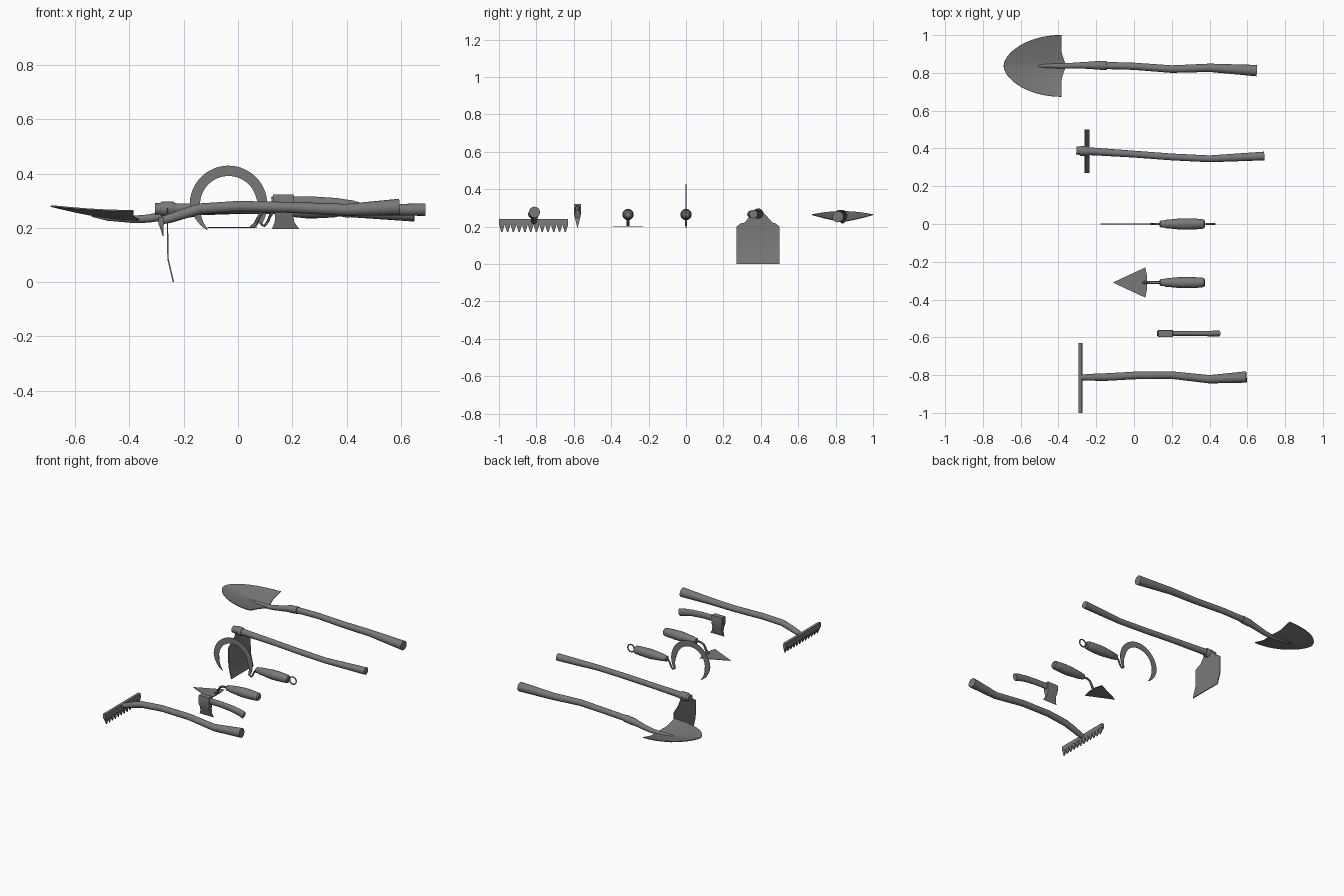
import bpy, bmesh, math
from mathutils import Vector

if "Cube" in bpy.data.objects:
    bpy.data.objects.remove(bpy.data.objects["Cube"])

iron = bpy.data.materials.new("dark_grey")
iron.diffuse_color = (0.19, 0.19, 0.19, 1)
iron.use_nodes = True
iron.node_tree.nodes["Principled BSDF"].inputs["Base Color"].default_value = iron.diffuse_color


def make(name, verts, faces, thick=0, angle=35):
    me = bpy.data.meshes.new(name)
    me.from_pydata([tuple(v) for v in verts], [], faces)
    bm = bmesh.new()
    bm.from_mesh(me)
    bmesh.ops.remove_doubles(bm, verts=bm.verts, dist=1e-5)
    bmesh.ops.recalc_face_normals(bm, faces=bm.faces)
    bm.to_mesh(me)
    bm.free()
    me.materials.append(iron)
    ob = bpy.data.objects.new(name, me)
    bpy.context.collection.objects.link(ob)
    bpy.ops.object.select_all(action='DESELECT')
    bpy.context.view_layer.objects.active = ob
    ob.select_set(True)
    if thick:
        m = ob.modifiers.new("thickness", 'SOLIDIFY')
        m.thickness, m.offset = thick, 0
        bpy.ops.object.modifier_apply(modifier=m.name)
    bpy.ops.object.shade_smooth_by_angle(angle=math.radians(angle))
    return ob


def loft(name, rings, closed=True, thick=0):
    n, verts, faces = len(rings[0]), [v for r in rings for v in r], []
    for i in range(len(rings) - 1):
        for j in range(n if closed else n - 1):
            k = (j + 1) % n
            faces.append((i*n + j, i*n + k, (i+1)*n + k, (i+1)*n + j))
    if closed:
        faces += [tuple(range(n)), tuple(range((len(rings)-1)*n, len(rings)*n))]
    return make(name, verts, faces, thick)


def tube(name, pts, sides=16, flat=1.0):
    """pts: (x, y, z, radius); flat squeezes the section sideways"""
    P = [Vector(p[:3]) for p in pts]
    rings = []
    for i, p in enumerate(P):
        t = (P[min(i+1, len(P)-1)] - P[max(i-1, 0)]).normalized()
        s = Vector((0, 1, 0))
        s = (s - t * s.dot(t)).normalized()
        u = t.cross(s)
        r = pts[i][3]
        rings.append([p + s*r*flat*math.cos(2*math.pi*j/sides) + u*r*math.sin(2*math.pi*j/sides)
                      for j in range(sides)])
    return loft(name, rings)


# Shovel: dished blade with pointed back edge, socket and shaft
rings = []
for i in range(17):
    t = (i / 16) ** 1.6
    half = 0.163 * max(0, 1 - (1-t)**2) ** 0.58
    row = []
    for j in range(-8, 9):
        y = half * j / 8
        x = -0.69 + 0.305*t
        if i == 16:
            x += 0.025 * max(0, 1 - abs(y)/0.075)
        z = 0.228 + 0.052*(1-t)**1.5 + 0.036*(abs(y)/0.163)**1.3 * (0.5 + 0.5*t)
        row.append((x, 0.837 + y, z))
    rings.append(row)
loft("shovel_blade", rings, False, 0.005)
tube("shovel_socket", [(-0.54, .837, .243, .002), (-0.48, .837, .236, .01), (-0.38, .837, .231, .014),
     (-0.33, .838, .234, .015), (-0.28, .84, .243, .017), (-0.22, .84, .256, .02),
     (-0.2, .84, .259, .023), (-0.145, .839, .265, .023)])
tube("shovel_handle", [(-0.2, .84, .259, .018), (-0.145, .839, .265, .019), (0, .835, .27, .019),
     (0.2, .82, .27, .02), (0.4, .827, .262, .022), (0.65, .812, .253, .03)])

# Hoe: shouldered bent plate, collar and shaft
rows = [(0, .27, .5, -.238), (.085, .27, .5, -.258), (.2, .27, .5, -.26),
        (.217, .292, .478, -.26), (.222, .315, .462, -.26), (.275, .355, .415, -.26)]
loft("hoe_blade", [[(x, a, z), (x, (a+b)/2, z), (x, b, z)] for z, a, b, x in rows], False, 0.005)
tube("hoe_collar", [(-0.285, .387, .27, .024), (-0.28, .387, .27, .027),
     (-0.24, .385, .27, .027), (-0.235, .385, .27, .024)])
tube("hoe_handle", [(-0.305, .389, .27, .022), (-0.2, .383, .27, .02), (0, .37, .27, .018),
     (0.2, .355, .268, .018), (0.4, .345, .266, .018), (0.69, .36, .267, .023)])


def grip(name, y):
    prof = [(.135, .012), (.14, .018), (.16, .019), (.165, .022), (.2, .025), (.25, .03),
            (.29, .03), (.33, .028), (.36, .026), (.37, .023), (.376, .015)]
    tube(name, [(x, y, .265, r) for x, r in prof], 20)


# Sickle: crescent blade, hooked tang, grip and hanging ring
rings = []
for i in range(41):
    t = i / 40
    a = math.radians(-32 + 262*t)
    w = 0.038 * min(1, .35 + t*4) * min(1, (1-t)*5 + .12)
    ro = 0.143 - 0.02 * max(0, t - .8) / .2
    rings.append([(-0.035 + r*math.cos(a), 0, .286 + r*math.sin(a)) for r in (ro, ro - w)])
loft("sickle_blade", rings, False, 0.003)
tube("sickle_tang", [(.088, 0, .222, .003), (.088, 0, .21, .004), (.096, 0, .207, .005),
     (.108, 0, .22, .005), (.12, 0, .247, .006), (.132, 0, .262, .006), (.15, 0, .265, .006)], 10)
grip("sickle_grip", 0)
bpy.ops.mesh.primitive_torus_add(location=(.404, 0, .265), rotation=(math.pi/2, 0, 0), major_radius=.024,
                                 minor_radius=.004, major_segments=24, minor_segments=8)
bpy.context.object.name = "sickle_ring"
bpy.context.object.data.materials.append(iron)
bpy.ops.object.shade_smooth_by_angle()

# Trowel: triangular blade, cranked neck and grip
ty = -0.31
make("trowel_blade", [(-.112, ty, .201), (.06, ty-.08, .201), (.07, ty-.03, .203), (.07, ty+.03, .203),
     (.06, ty+.08, .201)], [(0, 1, 2, 3, 4)], 0.003)
tube("trowel_neck", [(.045, ty, .203, .004), (.056, ty, .206, .008), (.066, ty, .216, .008),
     (.076, ty, .238, .007), (.088, ty, .256, .007), (.108, ty, .265, .007), (.15, ty, .265, .007)], 10)
grip("trowel_grip", ty)

# Hatchet: wedge head on a curved oval handle
hy = -0.58
sections = [(.322, .13, .205, .017), (.316, .128, .207, .019), (.27, .13, .205, .019),
            (.245, .137, .203, .014), (.22, .135, .208, .008), (.195, .125, .226, .001)]
loft("hatchet_head", [[(a, hy-h, z), (b, hy-h, z), (b, hy+h, z), (a, hy+h, z)] for z, a, b, h in sections])
tube("hatchet_handle", [(.123, hy, .294, .02), (.2, hy, .296, .02), (.28, hy, .295, .02),
     (.36, hy, .289, .021), (.42, hy, .278, .023), (.45, hy, .268, .024)], 16, 0.65)

# Rake: toothed bar and bent shaft
y0, y1, teeth = -1.0, -0.63, 12
verts, faces = [], []


def block(corners):
    b = len(verts)
    verts.extend(corners)
    for f in ((0, 1, 2, 3), (4, 5, 6, 7), (0, 1, 5, 4), (1, 2, 6, 5), (2, 3, 7, 6), (3, 0, 4, 7)):
        faces.append(tuple(b + k for k in f))


def rect(xa, xb, ya, yb, z):
    return [(xa, ya, z), (xb, ya, z), (xb, yb, z), (xa, yb, z)]


block(rect(-.293, -.275, y0, y1, .24) + rect(-.293, -.273, y0, y1, .21))
make("rake_bar", verts, faces)
verts, faces = [], []
p = (y1 - y0) / teeth
for i in range(teeth):
    c = y0 + p*(i + .5)
    block(rect(-.291, -.274, c - p*.49, c + p*.49, .211) + rect(-.278, -.275, c - .003, c + .003, .17))
make("rake_teeth", verts, faces)
tube("rake_handle", [(-.284, -.813, .226, .014), (-.25, -.812, .235, .017), (-.2, -.811, .252, .019),
     (-.14, -.81, .27, .02), (0, -.802, .279, .02), (.2, -.80, .275, .02),
     (.4, -.822, .266, .022), (.595, -.81, .277, .03)])
